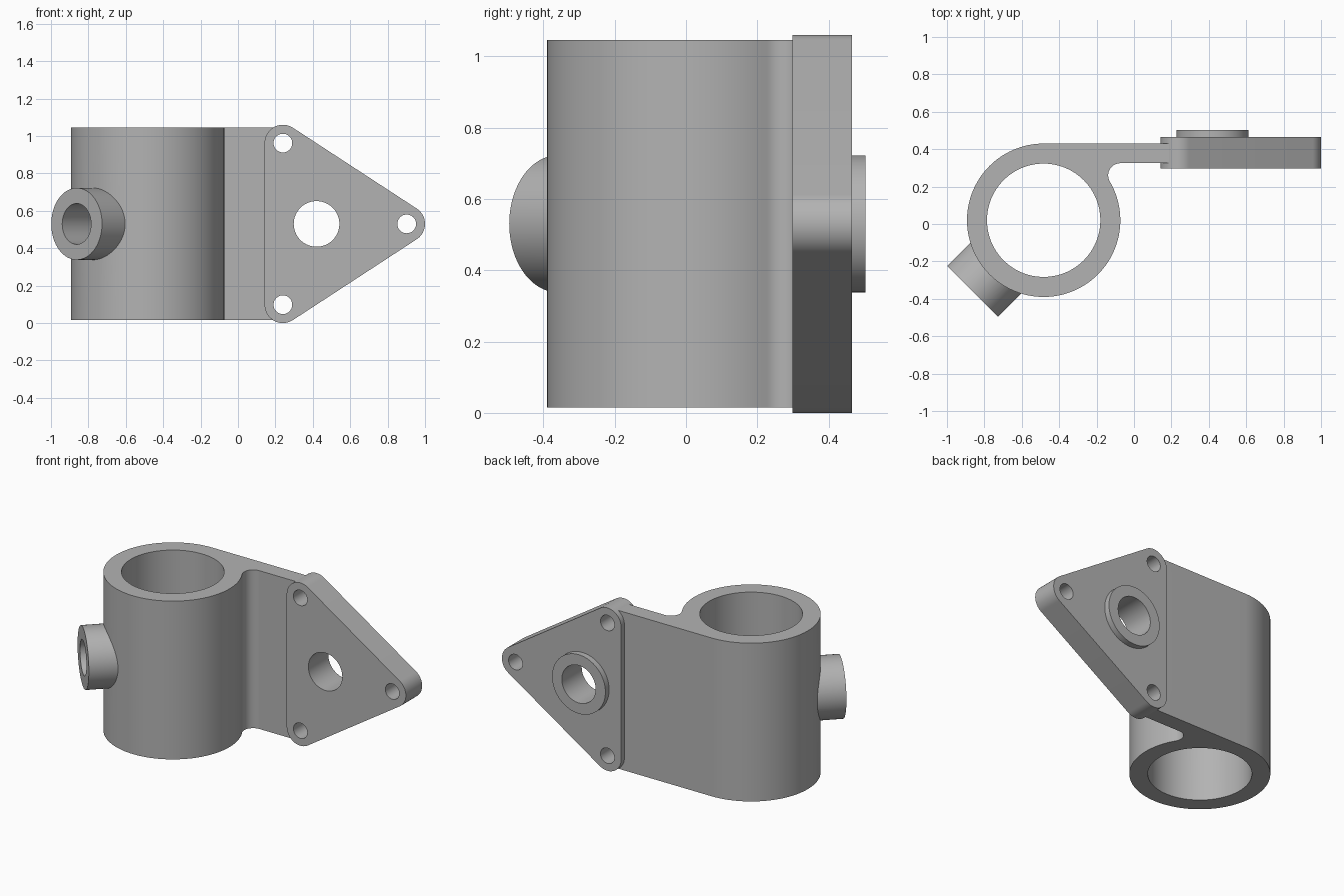
import bpy, bmesh
from math import cos, sin, radians, atan2, degrees, sqrt
from mathutils import Matrix, Vector

cube = bpy.data.objects.get("Cube")
if cube:
    bpy.data.objects.remove(cube, do_unlink=True)

grey = bpy.data.materials.new("cast grey")
grey.use_nodes = True
COLOR = (0.45, 0.45, 0.45, 1)
grey.diffuse_color = COLOR
grey.node_tree.nodes["Principled BSDF"].inputs["Base Color"].default_value = COLOR


def arc(cx, cy, r, a0, a1, n):
    """Points along an arc, angles in degrees."""
    angles = [radians(a0 + (a1 - a0) * i / n) for i in range(n + 1)]
    return [(cx + r * cos(a), cy + r * sin(a)) for a in angles]


def prism(name, outline, depth, matrix):
    """Extrude a flat outline along local z, then place it."""
    bm = bmesh.new()
    face = bm.faces.new([bm.verts.new((x, y, 0)) for x, y in outline])
    out = bmesh.ops.extrude_face_region(bm, geom=[face])
    verts = [v for v in out["geom"] if isinstance(v, bmesh.types.BMVert)]
    bmesh.ops.translate(bm, vec=(0, 0, depth), verts=verts)
    bmesh.ops.transform(bm, matrix=matrix, verts=bm.verts)
    bmesh.ops.recalc_face_normals(bm, faces=bm.faces)
    mesh = bpy.data.meshes.new(name)
    bm.to_mesh(mesh)
    bm.free()
    mesh.materials.append(grey)
    ob = bpy.data.objects.new(name, mesh)
    bpy.context.collection.objects.link(ob)
    return ob


def rod(name, start, direction, r, depth, n=96):
    turn = Vector(direction).to_track_quat("Z", "Y").to_matrix().to_4x4()
    return prism(name, arc(0, 0, r, 0, 360, n)[:-1], depth,
                 Matrix.Translation(start) @ turn)


def combine(ob, other, operation):
    """Apply a boolean and discard the second part."""
    mod = ob.modifiers.new("join", "BOOLEAN")
    mod.operation, mod.solver, mod.object = operation, "EXACT", other
    bpy.ops.object.select_all(action="DESELECT")
    ob.select_set(True)
    bpy.context.view_layer.objects.active = ob
    bpy.ops.object.modifier_apply(modifier=mod.name)
    bpy.data.objects.remove(other, do_unlink=True)


# Sleeve, arm and the concave fillet between them share one outline
SX, SY, R, BORE = -0.483, 0.02, 0.41, 0.303
ARM_FRONT, ARM_END, FILLET = 0.325, 0.24, 0.065
fy = ARM_FRONT - FILLET
fx = SX + sqrt((R + FILLET) ** 2 - (fy - SY) ** 2)
meet = degrees(atan2(fy - SY, fx - SX))
outline = arc(SX, SY, R, 90, 360 + meet, 100)
outline += arc(fx, fy, FILLET, 180 + meet, 90, 20)[1:]
outline += [(ARM_END, ARM_FRONT), (ARM_END, SY + R)]
bracket = prism("bracket", outline, 1.03, Matrix.Translation((0, 0, 0.015)))

# Rounded triangular flange, drawn in x-z and extruded towards the front
MID, CORNER = 0.53, 0.098
corners = [(0.24, 0.098), (0.902, MID), (0.24, 0.962)]
tilt = degrees(atan2(corners[1][1] - corners[0][1], corners[1][0] - corners[0][0]))
flange_outline = (arc(*corners[0], CORNER, 180, 270 + tilt, 20)
                  + arc(*corners[1], CORNER, tilt - 90, 90 - tilt, 20)
                  + arc(*corners[2], CORNER, 90 - tilt, 180, 20))
upright = Matrix.Translation((0, 0.465, 0)) @ Matrix.Rotation(radians(90), 4, "X")
flange = prism("flange", flange_outline, 0.167, upright)
combine(bracket, flange, "UNION")

# Raised ring on the back of the flange
combine(bracket, rod("boss", (0.42, 0.40, MID), (0, 1, 0), 0.192, 0.103), "UNION")

# Angled side port
axis = Vector((-1, -1, 0)).normalized()
port_start = Vector((SX, SY, MID)) + axis * 0.34
combine(bracket, rod("port", port_start, axis, 0.192, 0.197), "UNION")

# Bores and bolt holes
holes = [rod("sleeve_bore", (SX, SY, -0.2), (0, 0, 1), BORE, 1.5),
         rod("port_bore", (SX, SY, MID), axis, 0.109, 0.8),
         rod("flange_bore", (0.42, 0.1, MID), (0, 1, 0), 0.122, 0.6)]
holes += [rod("bolt_hole", (x, 0.1, z), (0, 1, 0), 0.05, 0.6, 48) for x, z in corners]
for hole in holes:
    combine(bracket, hole, "DIFFERENCE")

bpy.ops.object.select_all(action="DESELECT")
bracket.select_set(True)
bpy.context.view_layer.objects.active = bracket
bpy.ops.object.shade_smooth_by_angle(angle=radians(30))
